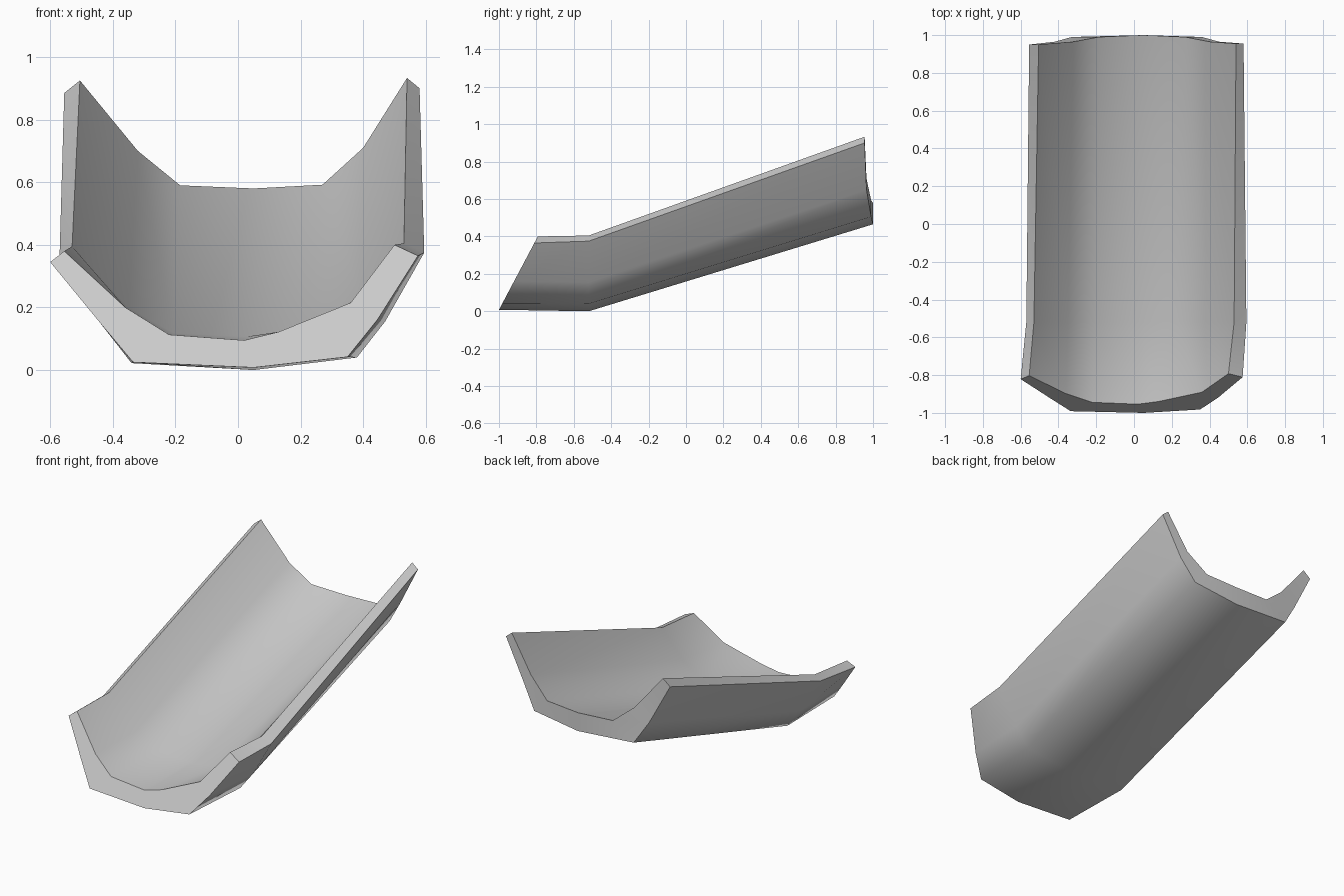
import bpy, bmesh

if "Cube" in bpy.data.objects:
    bpy.data.objects.remove(bpy.data.objects["Cube"])

# Cross-sections (x, z), left to right: front lip, bend, back end
outer = [
    [(-.60, .345), (-.44, .15), (-.335, .025), (.05, .008), (.35, .042), (.445, .16), (.575, .365)],
    [(-.57, .365), (-.43, .14), (-.34, .022), (.05, .0), (.38, .04), (.47, .155), (.595, .375)],
    [(-.555, .885), (-.42, .63), (-.33, .49), (.05, .465), (.36, .505), (.45, .65), (.58, .90)],
]
inner = [
    [(-.555, .38), (-.36, .20), (-.22, .113), (.02, .095), (.13, .122), (.36, .215), (.50, .40)],
    [(-.53, .395), (-.35, .20), (-.205, .118), (.03, .107), (.22, .13), (.39, .24), (.53, .405)],
    [(-.505, .925), (-.32, .70), (-.185, .59), (.05, .58), (.27, .592), (.40, .71), (.54, .933)],
]
back_y = [.95, .965, .99, 1.0, .99, .965, .955]
N = 7


def y_at(section, i, z):
    if section == 0:
        return -1.0 + 0.53 * (z - .008)   # raked front face
    return -.52 if section == 1 else back_y[i]


bm = bmesh.new()
rings = []
for s in range(3):
    ring = [bm.verts.new((x, y_at(s, i, z), z)) for i, (x, z) in enumerate(outer[s])]
    top = [bm.verts.new((x, y_at(s, i, z), z)) for i, (x, z) in enumerate(inner[s])]
    rings.append(ring + top[::-1])

# Walls between sections
for a, b in zip(rings, rings[1:]):
    for i in range(2 * N):
        j = (i + 1) % (2 * N)
        bm.faces.new((a[i], a[j], b[j], b[i]))

# End caps
for r in (rings[0], rings[-1]):
    for i in range(N - 1):
        bm.faces.new((r[i], r[i + 1], r[2 * N - 2 - i], r[2 * N - 1 - i]))

bmesh.ops.recalc_face_normals(bm, faces=bm.faces)

# Keep the end faces and the rim strips crisp
for r in (rings[0], rings[-1]):
    for i in range(2 * N):
        bm.edges.get((r[i], r[(i + 1) % (2 * N)])).smooth = False
for a, b in zip(rings, rings[1:]):
    for i in (0, N - 1, N, 2 * N - 1):
        bm.edges.get((a[i], b[i])).smooth = False
for f in bm.faces:
    f.smooth = True

mesh = bpy.data.meshes.new("trough")
bm.to_mesh(mesh)
bm.free()
trough = bpy.data.objects.new("trough", mesh)
bpy.context.collection.objects.link(trough)
